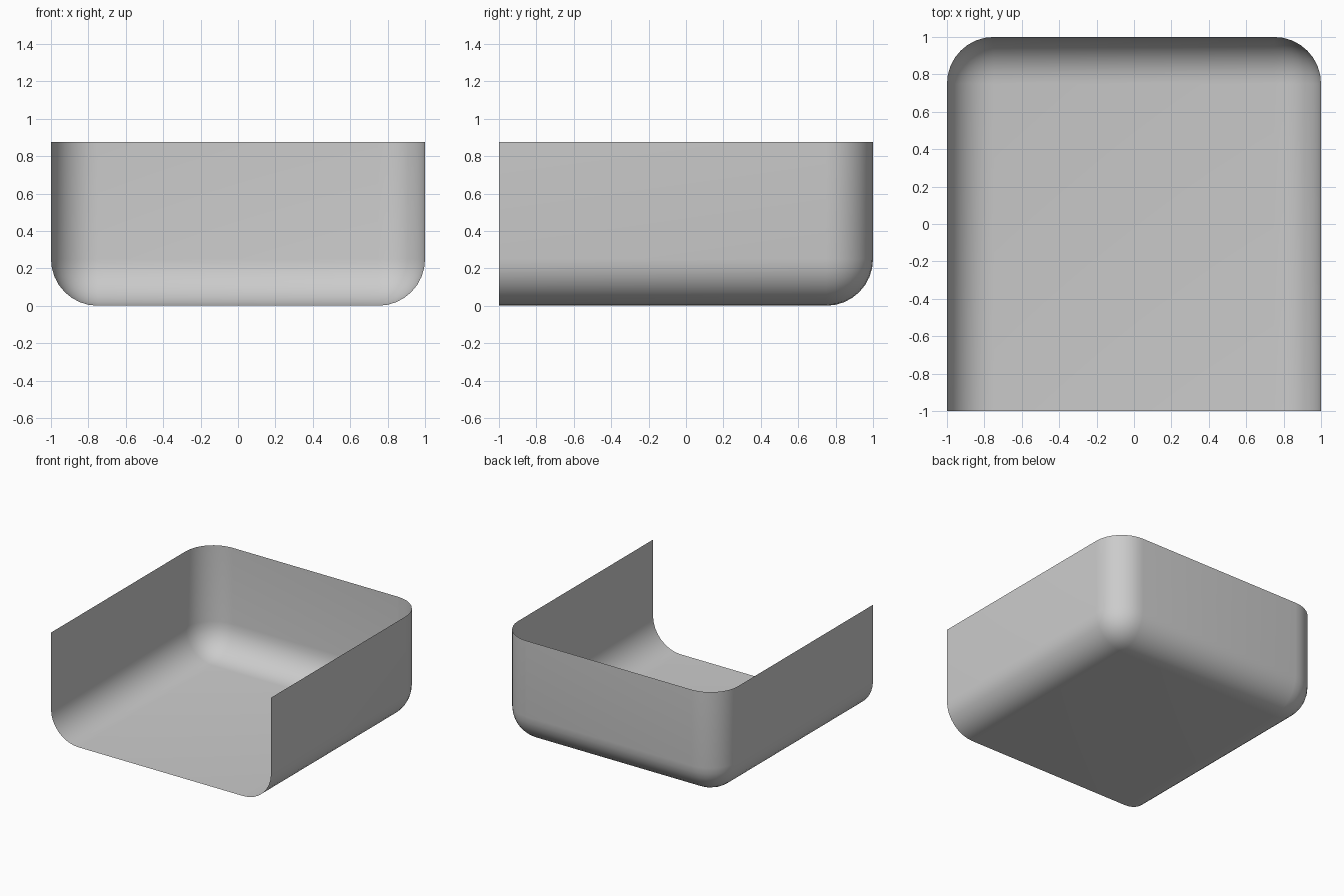
import bpy, bmesh
from mathutils import Matrix, Vector

if "Cube" in bpy.data.objects:
    bpy.data.objects.remove(bpy.data.objects["Cube"])

HEIGHT, RADIUS, SEGMENTS = 0.875, 0.25, 8

# Solid block standing on the ground
bm = bmesh.new()
bmesh.ops.create_cube(bm, size=2, matrix=Matrix.Translation((0, 0, HEIGHT / 2)) @ Matrix.Diagonal((1, 1, HEIGHT / 2, 1)))
bm.normal_update()


def is_open(face):
    return face.normal.z > 0.99 or face.normal.y < -0.99


# Round every edge that joins two of the kept sides (floor, back, left, right)
edges = [e for e in bm.edges if not any(is_open(f) for f in e.link_faces)]
bmesh.ops.bevel(bm, geom=edges, offset=RADIUS, offset_type='OFFSET', segments=SEGMENTS,
                profile=0.5, affect='EDGES', clamp_overlap=False)

# Open the top and the front to leave a thin shell
bm.normal_update()
bmesh.ops.delete(bm, geom=[f for f in bm.faces if is_open(f)], context='FACES')

mesh = bpy.data.meshes.new("open_tray")
bm.to_mesh(mesh)
bm.free()
tray = bpy.data.objects.new("open_tray", mesh)
bpy.context.collection.objects.link(tray)
bpy.context.view_layer.objects.active = tray
tray.select_set(True)
bpy.ops.object.shade_smooth_by_angle()
